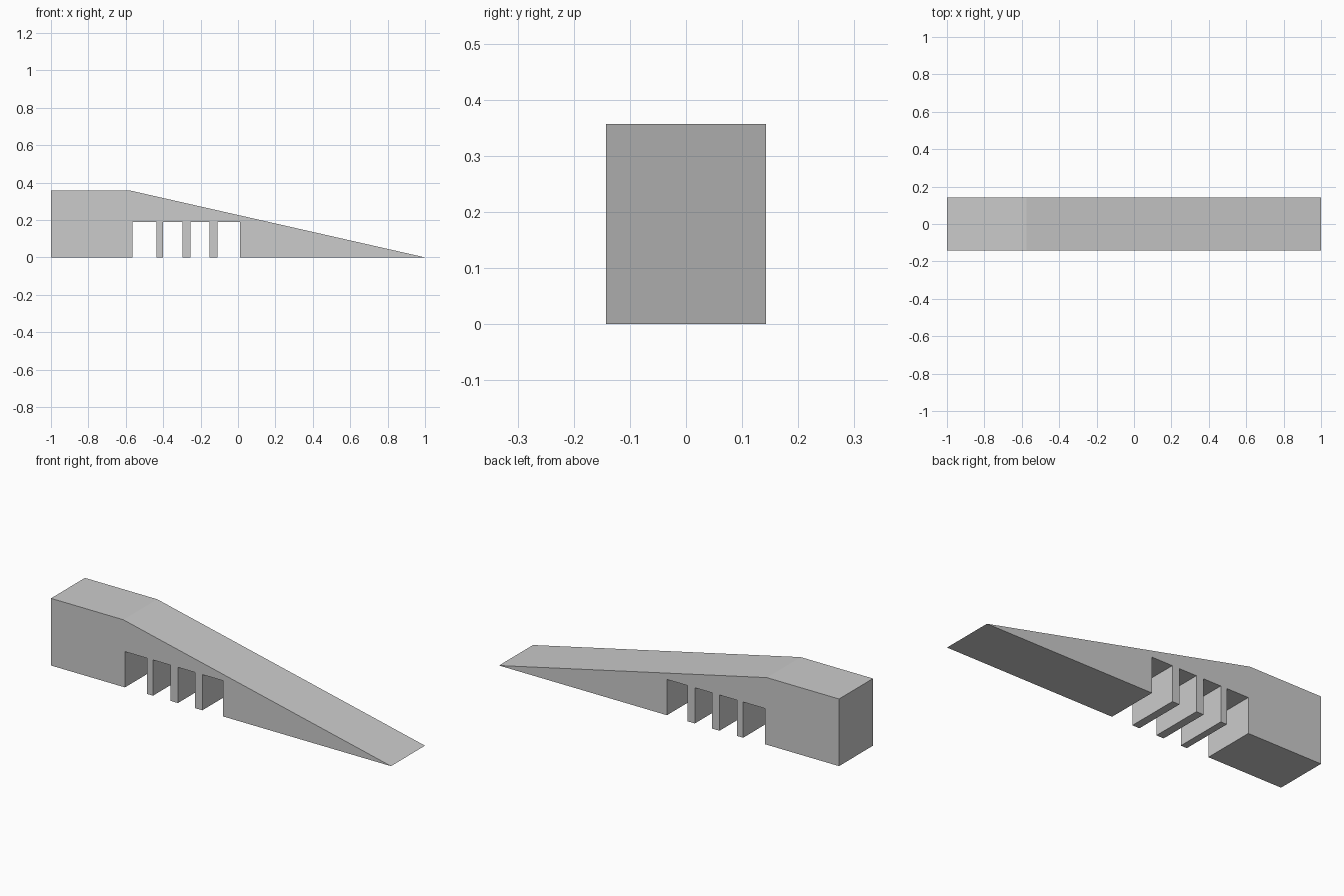
import bpy, bmesh

if "Cube" in bpy.data.objects:
    bpy.data.objects.remove(bpy.data.objects["Cube"])

HALF_W = 0.1425   # half depth along y
TOP = 0.357       # platform height
SLOT_TOP = 0.19   # ceiling of the openings
SLOTS = [(-0.565, -0.436), (-0.40, -0.297), (-0.254, -0.152), (-0.11, 0.012)]

# Side profile: bottom edge stepping up through each opening, then the ramp and deck
profile = [(-1, 0)]
for x0, x1 in SLOTS:
    profile += [(x0, 0), (x0, SLOT_TOP), (x1, SLOT_TOP), (x1, 0)]
profile += [(1, 0), (-0.575, TOP), (-1, TOP)]

# Extrude the profile across the width
bm = bmesh.new()
face = bm.faces.new([bm.verts.new((x, -HALF_W, z)) for x, z in profile])
ext = bmesh.ops.extrude_face_region(bm, geom=[face])
verts = [g for g in ext["geom"] if isinstance(g, bmesh.types.BMVert)]
bmesh.ops.translate(bm, verts=verts, vec=(0, 2 * HALF_W, 0))
bmesh.ops.recalc_face_normals(bm, faces=bm.faces[:])

mesh = bpy.data.meshes.new("ramp")
bm.to_mesh(mesh)
bm.free()
ramp = bpy.data.objects.new("ramp", mesh)
bpy.context.collection.objects.link(ramp)
